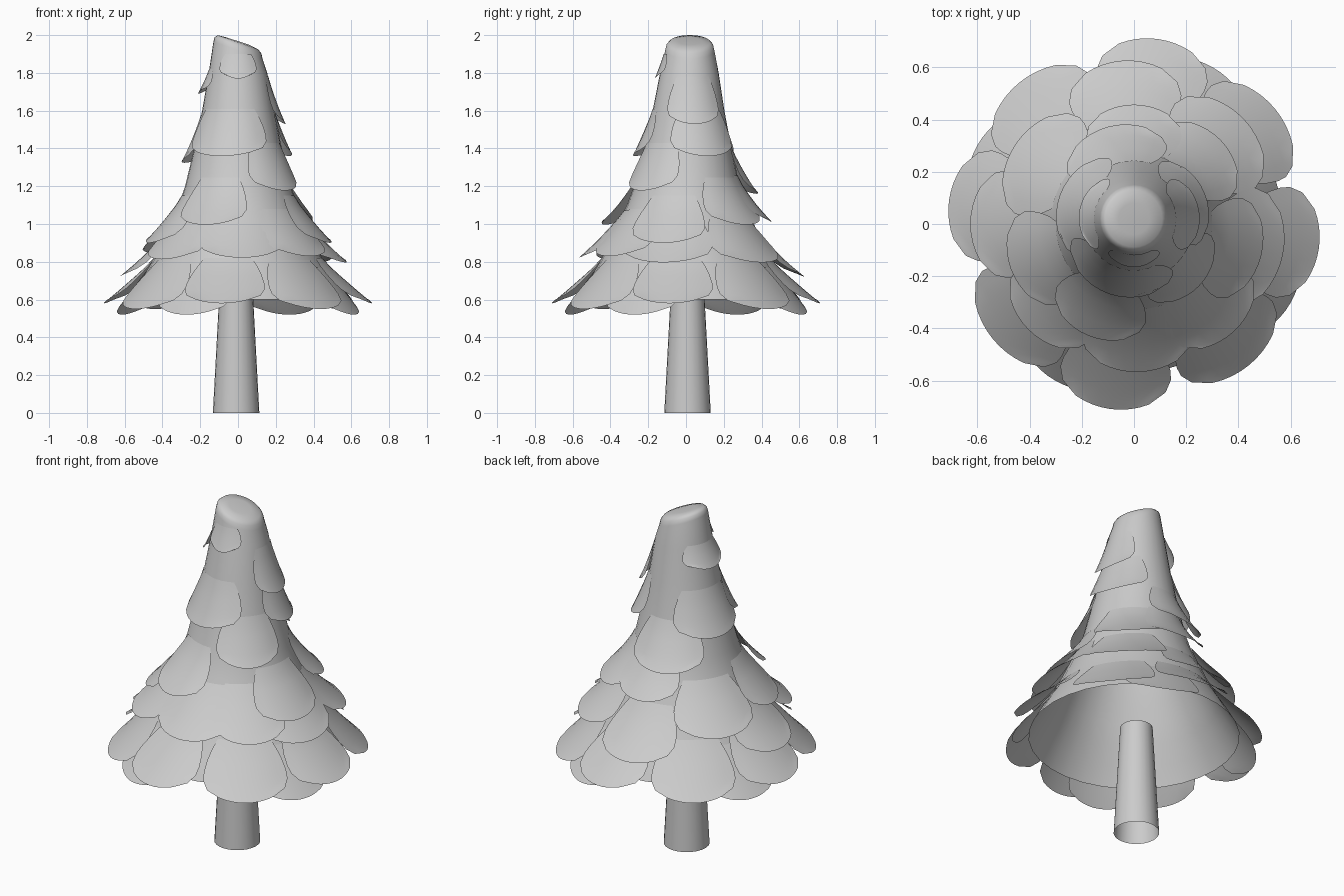
import bpy, bmesh
from math import sin, cos, pi, radians

if "Cube" in bpy.data.objects:
    bpy.data.objects.remove(bpy.data.objects["Cube"])


def finish(bm, name):
    me = bpy.data.meshes.new(name)
    bm.to_mesh(me)
    bm.free()
    ob = bpy.data.objects.new(name, me)
    bpy.context.collection.objects.link(ob)
    bpy.ops.object.select_all(action='DESELECT')
    bpy.context.view_layer.objects.active = ob
    ob.select_set(True)
    bpy.ops.object.shade_smooth_by_angle(angle=radians(60))
    return ob


def lathe(name, rings, sides, cap=False):
    """rings: (radius, z, tilt toward +x, y offset)"""
    bm = bmesh.new()
    rows = []
    for r, z, tilt, dy in rings:
        row = []
        for i in range(sides):
            a = 2 * pi * i / sides
            x, y = r * cos(a), r * sin(a)
            row.append(bm.verts.new((x, y + dy, z - tilt * x)))
        rows.append(row)
    for lo, hi in zip(rows, rows[1:]):
        for i in range(sides):
            j = (i + 1) % sides
            bm.faces.new((lo[i], lo[j], hi[j], hi[i]))
    if cap:
        bm.faces.new(rows[-1])
    return finish(bm, name)


def interp(table, t):
    """table of (value, key), keys ascending"""
    for (v0, k0), (v1, k1) in zip(table, table[1:]):
        if t <= k1:
            return v0 + (v1 - v0) * (t - k0) / (k1 - k0)
    return table[-1][0]


def lean(z):
    return 0.02 * min(1, max(0, (z - 1) / 0.9))


# Trunk, an open tapered tube
trunk = lathe("trunk", [(0.123, 0, 0, 0), (0.088, 0.65, 0, 0)], 24)
trunk.location = (-0.01, 0.008, 0)

# Foliage core, an open bell with a slanted cut top
BODY = [(0.57, 0.6), (0.515, 0.7), (0.455, 0.8), (0.405, 0.9), (0.36, 1.0), (0.315, 1.1),
        (0.28, 1.2), (0.232, 1.4), (0.19, 1.6), (0.155, 1.8)]
rings = [(r, z, 0, lean(z)) for r, z in BODY]
rings += [(0.13, 1.92, 0.35, 0.02), (0.124, 1.945, 0.35, 0.02),
          (0.108, 1.962, 0.35, 0.02), (0.06, 1.968, 0.33, 0.02)]
lathe("foliage_core", rings, 32, cap=True)
SKIN = BODY + [(0.132, 1.92)]

# Height of a scale's tip for a given tip radius
TIP_Z = [(1.77, 0.18), (1.69, 0.21), (1.53, 0.25), (1.36, 0.29), (1.18, 0.34), (1.16, 0.38),
         (1.02, 0.45), (0.9, 0.5), (0.83, 0.56), (0.73, 0.62), (0.58, 0.71)]
# Outline of a scale: half-width factor and distance from root
OUTLINE = [(0.85, 0), (0.98, 0.2), (1.05, 0.4), (1.07, 0.6), (1.04, 0.75), (0.9, 0.9), (0.6, 1.0)]


def leaf(bm, az, r, half, z=None, length=0.27):
    """Scale that hugs the core at its root and sides and flares out to its tip"""
    z = interp(TIP_Z, r) if z is None else z
    flare = r - interp(SKIN, z)
    n = 8
    rows = []
    for w, v in OUTLINE:
        row = []
        for i in range(n + 1):
            u = 2 * i / n - 1
            zz = z + length * (1 - v) + 0.02 * v * u * u
            side = 1 - 0.2 * (u * w) ** 2
            rad = interp(SKIN, zz) + 0.002 + flare * v ** 1.25 * side
            a = radians(az) + u * w * half * 1.15 / (r * 1.04)
            row.append(bm.verts.new((rad * cos(a), rad * sin(a) + lean(zz), zz)))
        rows.append(row)
    for lo, hi in zip(rows, rows[1:]):
        for i in range(n):
            bm.faces.new((hi[i], hi[i + 1], lo[i + 1], lo[i]))


# Skirt: three interleaved rings of four scales
bm = bmesh.new()
for k in range(4):
    leaf(bm, -24 + 90 * k, 0.67, 0.2, 0.52, 0.25)
    leaf(bm, -51 + 90 * k, 0.695, 0.23, 0.55, 0.26)
    leaf(bm, -97 + 90 * k, 0.712, 0.22, 0.58, 0.24)
finish(bm, "skirt_scales")

# Upper scales: direction, tip radius, half width
UPPER = [(-88, 0.565, 0.23), (-12, 0.58, 0.25), (94, 0.625, 0.23), (180, 0.625, 0.22),
         (44, 0.58, 0.24), (-47, 0.56, 0.21), (-135, 0.57, 0.21),
         (146, 0.545, 0.24), (-160, 0.5, 0.2), (-14, 0.5, 0.21),
         (-112, 0.46, 0.2), (90, 0.455, 0.2), (44, 0.46, 0.2),
         (105, 0.38, 0.22), (-44, 0.345, 0.18),
         (-108, 0.29, 0.24), (160, 0.3, 0.22), (22, 0.29, 0.19),
         (8, 0.25, 0.15), (170, 0.21, 0.15), (-90, 0.18, 0.1)]
bm = bmesh.new()
for az, r, half in UPPER:
    leaf(bm, az, r, half, None, 0.13 if r < 0.22 else 0.25)
finish(bm, "upper_scales")
